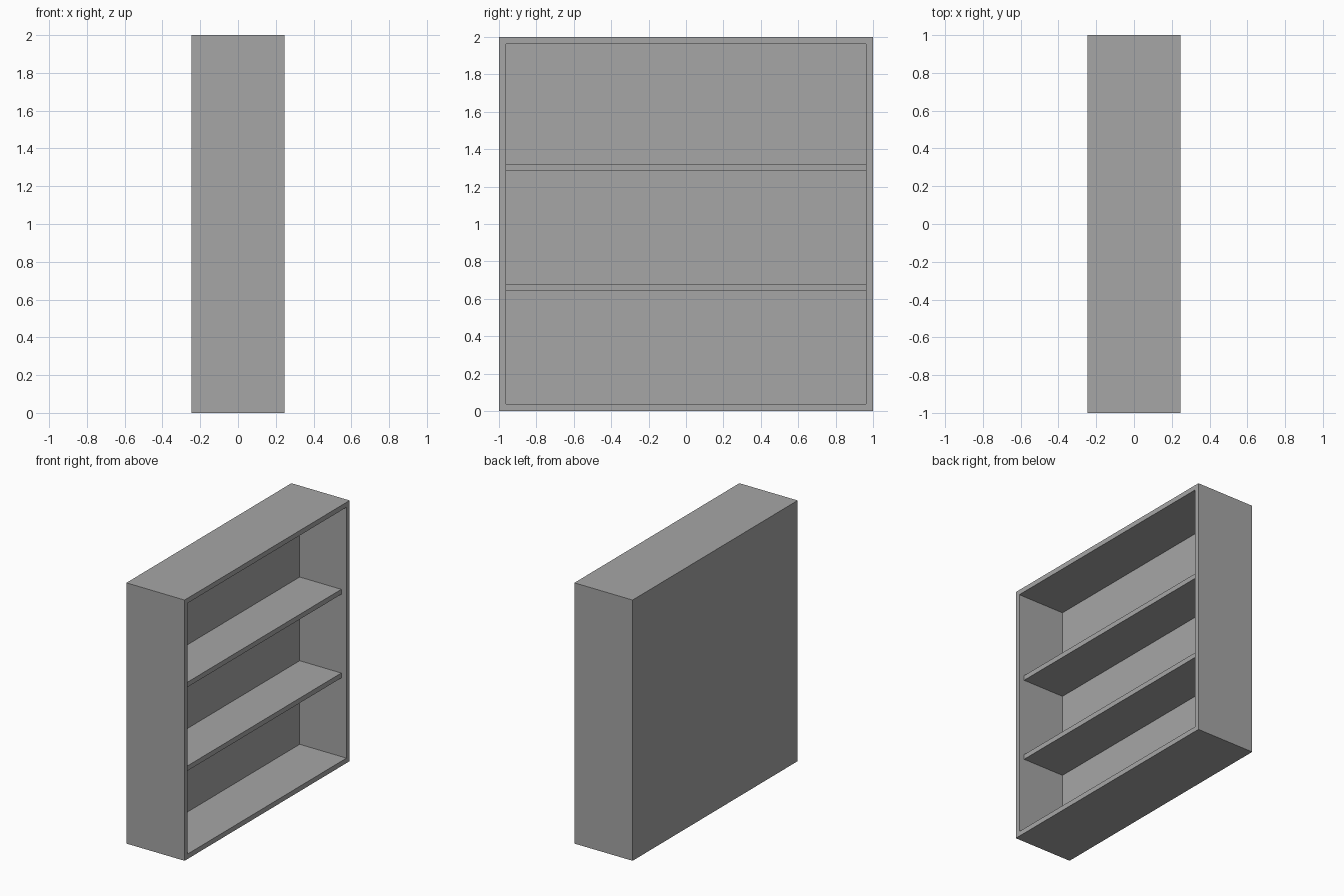
import bpy
import bmesh
from mathutils import Matrix, Vector

if "Cube" in bpy.data.objects:
    bpy.data.objects.remove(bpy.data.objects["Cube"], do_unlink=True)

HALF_DEPTH = 0.247   # cabinet depth runs along x, open side faces +x
BOARD = 0.038        # thickness of frame boards and shelves
BACK = -0.15         # inner face of the back
SHELF_FRONT = 0.203  # shelves sit slightly behind the frame edge

grey = bpy.data.materials.new("grey")
grey.use_nodes = True
grey.diffuse_color = (0.38, 0.38, 0.38, 1)
bsdf = next(n for n in grey.node_tree.nodes if n.type == 'BSDF_PRINCIPLED')
bsdf.inputs["Base Color"].default_value = grey.diffuse_color


def box(low, high):
    """Return a bmesh box between two corners."""
    low, high = Vector(low), Vector(high)
    bm = bmesh.new()
    matrix = Matrix.Translation((low + high) / 2) @ Matrix.Diagonal((*(high - low), 1))
    bmesh.ops.create_cube(bm, size=1, matrix=matrix)
    return bm


def finish(name, bm):
    mesh = bpy.data.meshes.new(name)
    bm.normal_update()
    bm.to_mesh(mesh)
    bm.free()
    mesh.materials.append(grey)
    obj = bpy.data.objects.new(name, mesh)
    bpy.context.collection.objects.link(obj)
    return obj


# Case: a solid box with its open side inset and pushed in
bm = box((-HALF_DEPTH, -1, 0), (HALF_DEPTH, 1, 2))
bm.normal_update()
opening = max(bm.faces, key=lambda f: f.calc_center_median().x)
bmesh.ops.inset_region(bm, faces=[opening], thickness=BOARD, use_even_offset=True)
pocket = bmesh.ops.extrude_face_region(bm, geom=[opening])["geom"]
if opening.is_valid:
    bmesh.ops.delete(bm, geom=[opening], context='FACES_ONLY')
for v in pocket:
    if isinstance(v, bmesh.types.BMVert):
        v.co.x = BACK
bmesh.ops.recalc_face_normals(bm, faces=bm.faces[:])
finish("bookcase_frame", bm)

# Two shelves between the side boards
for name, z in (("lower_shelf", 0.641), ("upper_shelf", 1.283)):
    finish(name, box((BACK, BOARD - 1, z), (SHELF_FRONT, 1 - BOARD, z + BOARD)))
